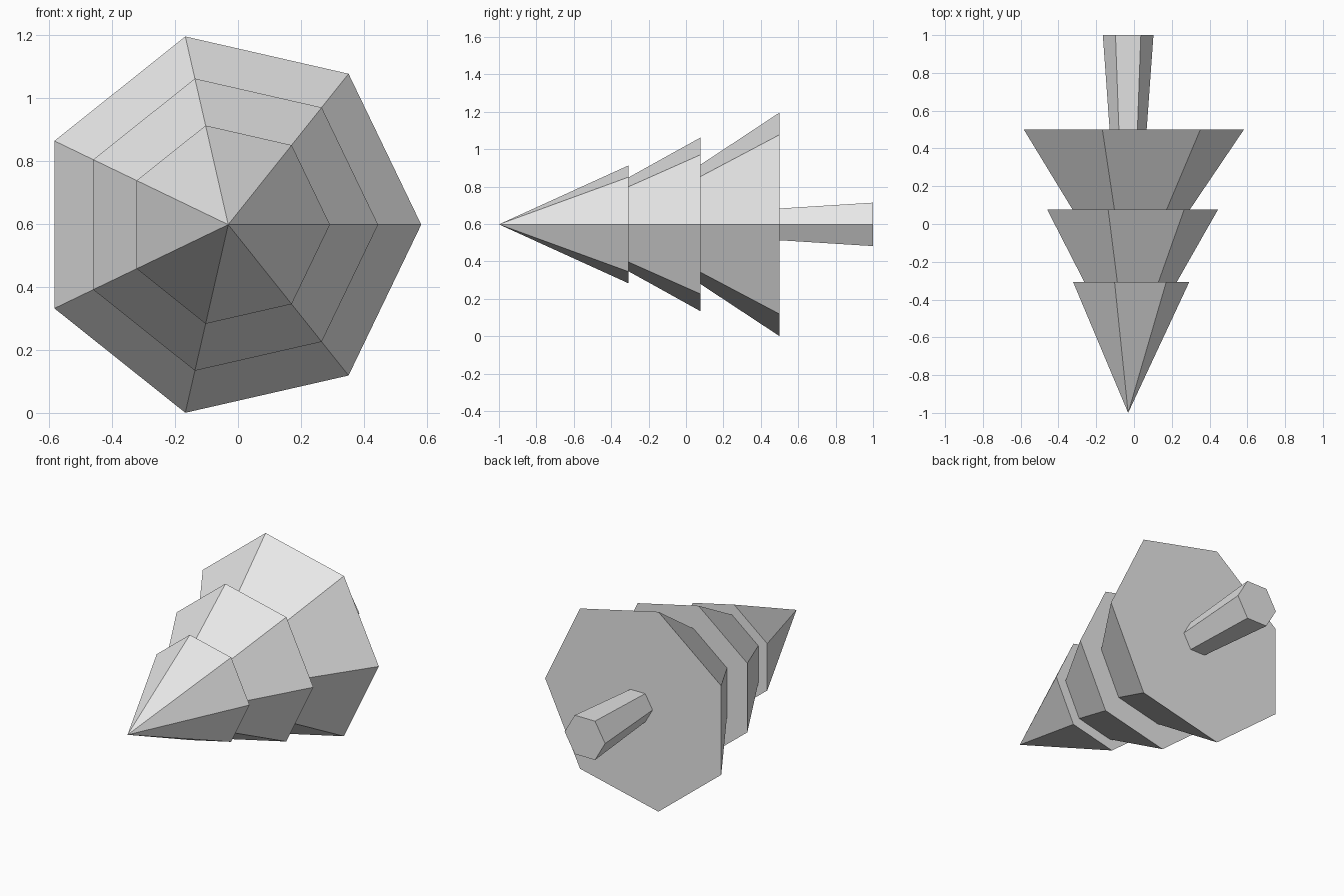
import bpy, bmesh
from math import cos, sin, tau

old = bpy.data.objects.get("Cube")
if old:
    bpy.data.objects.remove(old, do_unlink=True)

# Single plain material
grey = bpy.data.materials.new("light grey")
grey.use_nodes = True
grey.diffuse_color = (0.8, 0.8, 0.8, 1)
grey.node_tree.nodes["Principled BSDF"].inputs["Base Color"].default_value = (0.8, 0.8, 0.8, 1)

CENTRE_X, CENTRE_Z = -0.031, 0.598


def loft(name, sides, profile):
    """Closed flat-sided solid along y from (y, radius) pairs; radius 0 is a point."""
    bm = bmesh.new()
    rings = []
    for y, r in profile:
        count = sides if r else 1
        rings.append([bm.verts.new((CENTRE_X + r * cos(tau * i / sides), y,
                                    CENTRE_Z + r * sin(tau * i / sides)))
                      for i in range(count)])
    for a, b in zip(rings, rings[1:]):
        for i in range(sides):
            j = (i + 1) % sides
            corners = [a[i % len(a)], a[j % len(a)], b[j % len(b)], b[i % len(b)]]
            bm.faces.new(list(dict.fromkeys(corners)))
    for ring in (rings[0], rings[-1]):
        if len(ring) > 1:
            bm.faces.new(ring)
    bmesh.ops.recalc_face_normals(bm, faces=bm.faces)
    mesh = bpy.data.meshes.new(name)
    bm.to_mesh(mesh)
    bm.free()
    mesh.materials.append(grey)
    obj = bpy.data.objects.new(name, mesh)
    bpy.context.collection.objects.link(obj)
    return obj


# Three stepped tiers of foliage, tip to base
loft("foliage", 7, [(-1, 0), (-0.308, 0.323),
                    (-0.308, 0.257), (0.077, 0.476),
                    (0.077, 0.327), (0.5, 0.613)])

# Six-sided trunk, flaring toward its foot
loft("trunk", 6, [(0.5, 0.098), (1, 0.134)])
